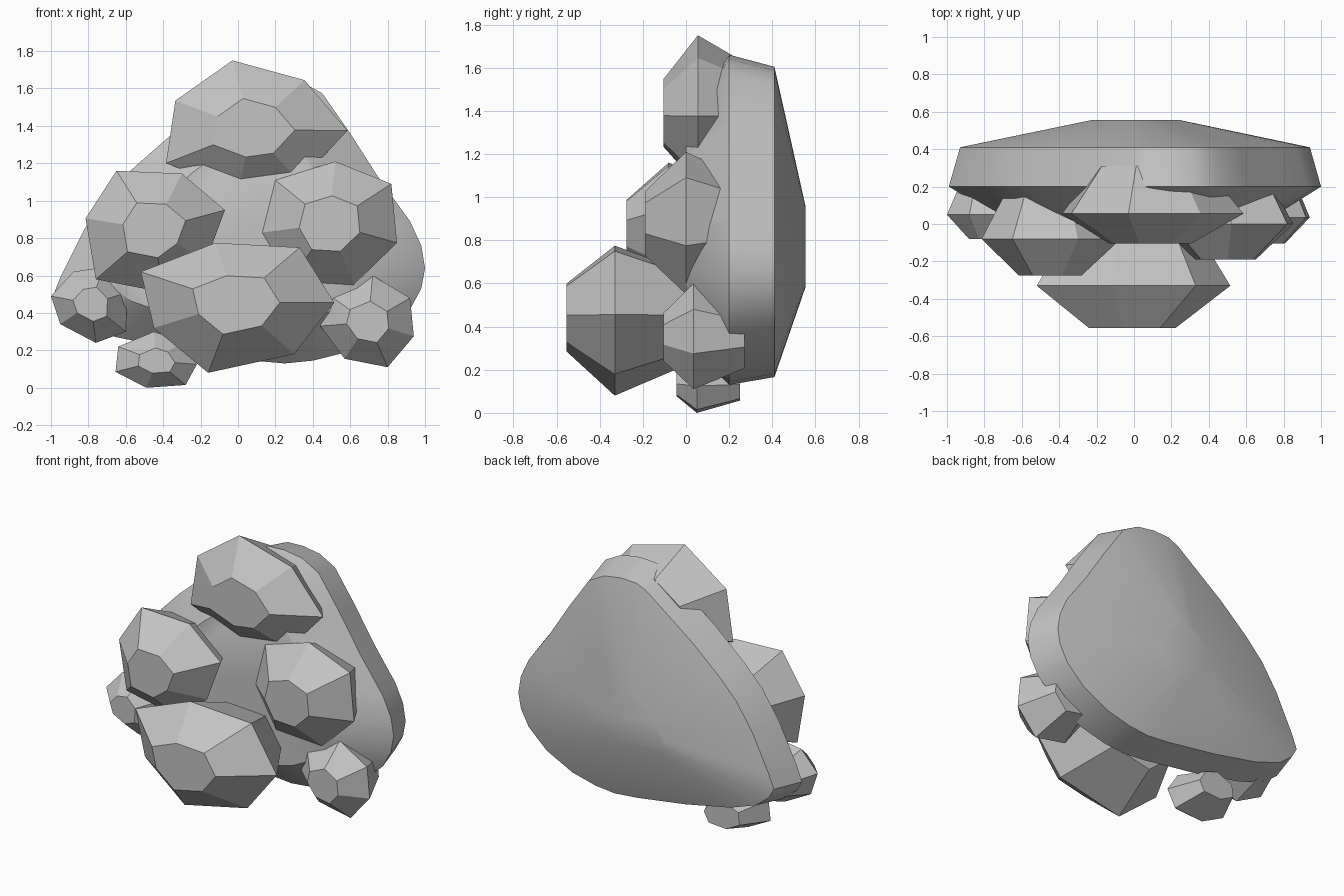
import bpy, bmesh, math

stone = bpy.data.materials.new("stone_grey")
stone.diffuse_color = (0.55, 0.55, 0.55, 1)


def lofted(name, outline, rings, centre=None):
    """Loft an XZ outline through rings of (y, scale) and cap both ends."""
    n = len(outline)
    if centre is None:
        centre = (sum(p[0] for p in outline) / n, sum(p[1] for p in outline) / n)
    cx, cz = centre
    bm = bmesh.new()
    loops = [[bm.verts.new((cx + (x - cx) * s, y, cz + (z - cz) * s))
              for x, z in outline] for y, s in rings]
    for a, b in zip(loops, loops[1:]):
        for i in range(n):
            j = (i + 1) % n
            bm.faces.new((a[i], a[j], b[j], b[i]))
    bm.faces.new(loops[0])
    bm.faces.new(loops[-1])
    bmesh.ops.recalc_face_normals(bm, faces=bm.faces)
    me = bpy.data.meshes.new(name)
    bm.to_mesh(me)
    bm.free()
    me.materials.append(stone)
    ob = bpy.data.objects.new(name, me)
    bpy.context.collection.objects.link(ob)
    return ob


def boulder(name, front, mid, back, outline):
    """Seven-sided faceted boulder: flat front, widest ring, narrower back."""
    return lofted(name, outline, [(front, 0.45), (mid, 1.0), (back, 0.6)])


# Large rounded slab behind everything
slab = lofted("back_slab", [
    (0.0, 1.62), (0.08, 1.655), (0.2, 1.66), (0.33, 1.64), (0.45, 1.575),
    (0.6, 1.36), (0.76, 1.11), (0.92, 0.89), (0.98, 0.76), (1.0, 0.64),
    (0.98, 0.53), (0.92, 0.42), (0.78, 0.29), (0.58, 0.19), (0.4, 0.145),
    (0.25, 0.13), (0.08, 0.145), (-0.3, 0.2), (-0.65, 0.27), (-0.85, 0.34),
    (-0.95, 0.42), (-0.99, 0.49), (-0.95, 0.59), (-0.82, 0.85),
    (-0.7, 1.03), (-0.57, 1.165), (-0.36, 1.35)],
    [(0.0, 0.68), (0.2, 1.0), (0.41, 0.94), (0.555, 0.24)], (0.01, 0.73))
bpy.context.view_layer.objects.active = slab
slab.select_set(True)
bpy.ops.object.shade_smooth_by_angle(angle=math.radians(36))

# Large boulders
boulder("top_boulder", -0.105, 0.055, 0.31, [
    (-0.03, 1.75), (0.355, 1.645), (0.585, 1.375), (0.33, 1.1),
    (0.0, 1.055), (-0.385, 1.2), (-0.335, 1.535)])
boulder("left_boulder", -0.275, -0.08, 0.2, [
    (-0.65, 1.16), (-0.3, 1.145), (-0.07, 0.95), (-0.17, 0.68),
    (-0.4, 0.51), (-0.76, 0.58), (-0.815, 0.905)])
boulder("right_boulder", -0.19, 0.0, 0.28, [
    (0.2, 1.11), (0.52, 1.21), (0.82, 1.09), (0.85, 0.775),
    (0.62, 0.55), (0.28, 0.57), (0.13, 0.83)])
boulder("front_boulder", -0.555, -0.33, 0.02, [
    (-0.52, 0.62), (-0.12, 0.775), (0.33, 0.75), (0.515, 0.455),
    (0.3, 0.18), (-0.16, 0.08), (-0.45, 0.32)])

# Small stones around the foot
boulder("right_stone", -0.105, 0.035, 0.27, [
    (0.48, 0.5), (0.72, 0.6), (0.92, 0.48), (0.94, 0.275),
    (0.8, 0.11), (0.57, 0.155), (0.44, 0.33)])
boulder("left_stone", -0.08, 0.05, 0.25, [
    (-1.0, 0.49), (-0.88, 0.62), (-0.72, 0.645), (-0.59, 0.51),
    (-0.6, 0.3), (-0.76, 0.24), (-0.95, 0.34)])
boulder("bottom_stone", -0.045, 0.05, 0.25, [
    (-0.64, 0.22), (-0.45, 0.3), (-0.3, 0.25), (-0.22, 0.125),
    (-0.28, 0.015), (-0.49, 0.0), (-0.655, 0.085)])
